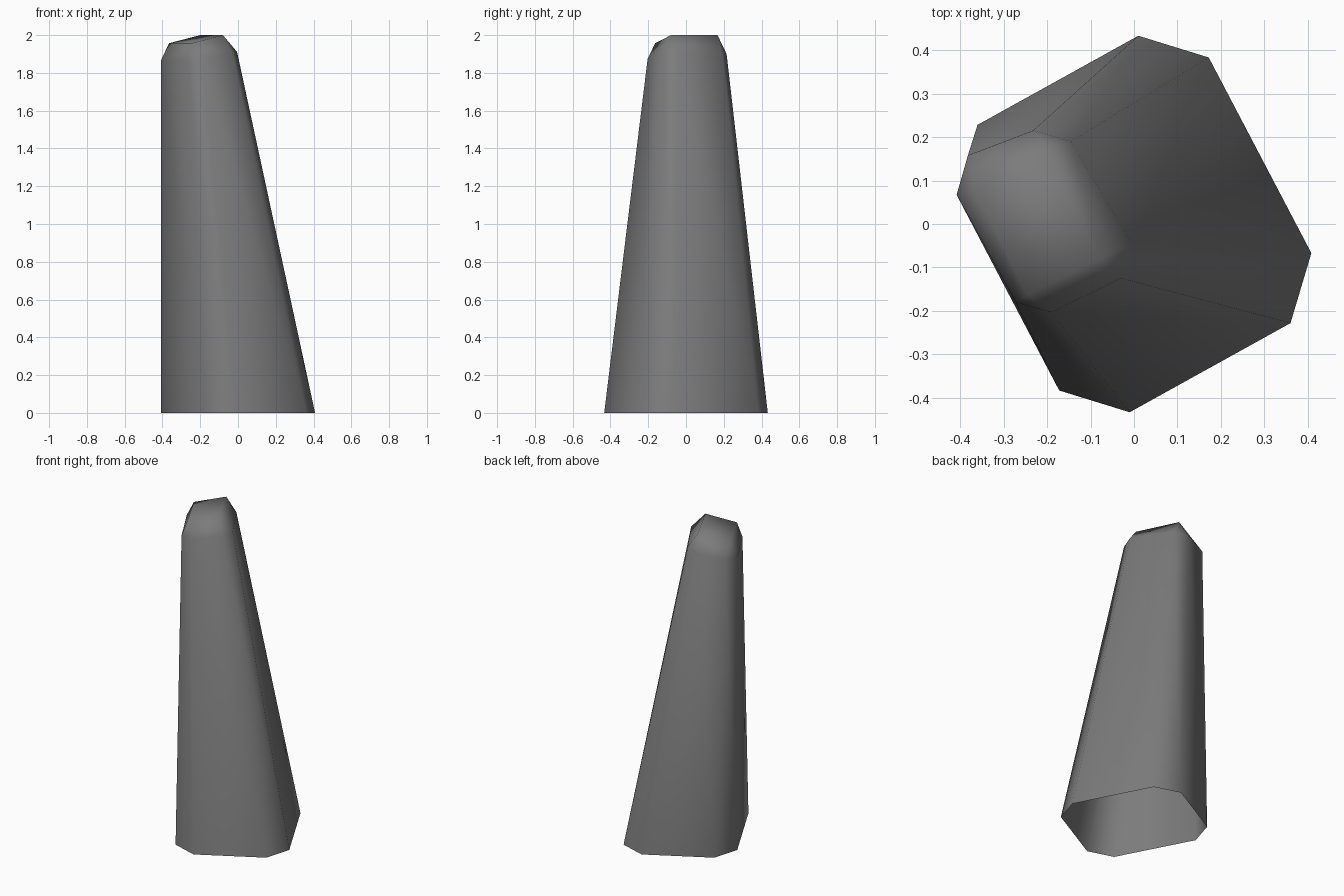
import bpy, bmesh

cube = bpy.data.objects.get("Cube")
if cube:
    bpy.data.objects.remove(cube, do_unlink=True)

# Grey finish
grey = bpy.data.materials.new("mid_grey")
grey.use_nodes = True
colour = (0.2, 0.2, 0.2, 1)
grey.diffuse_color = colour
grey.node_tree.nodes["Principled BSDF"].inputs["Base Color"].default_value = colour

# Chamfered rectangular footprint, clockwise from the back, half mirrored through the centre
half = [(0.01, 0.433), (0.172, 0.383), (0.408, -0.067), (0.36, -0.228)]
footprint = half + [(-x, -y) for x, y in half]

# Shoulder outline, offset so the right side stays upright
shoulder = [(-0.232, 0.215), (-0.145, 0.19), (-0.005, -0.045), (-0.03, -0.125),
            (-0.19, -0.203), (-0.272, -0.18), (-0.408, 0.067), (-0.382, 0.158)]

# Small tilted cap, one corner for each chamfer
cap = [(-0.2, 0.167, 2.0), (-0.08, -0.08, 2.0), (-0.245, -0.163, 1.957), (-0.365, 0.077, 1.957)]


def shoulder_height(x, y):
    return 1.915 + 0.15 * (0.88 * x + 0.47 * y)


bm = bmesh.new()
low = [bm.verts.new((x, y, 0)) for x, y in footprint]
mid = [bm.verts.new((x, y, shoulder_height(x, y))) for x, y in shoulder]
top = [bm.verts.new(p) for p in cap]

# Tapered walls, open underneath
for i in range(8):
    j = (i + 1) % 8
    bm.faces.new((low[i], low[j], mid[j], mid[i]))

# Bevelled shoulder: triangles at the chamfers, quads along the sides
for i in range(4):
    a, b, c = mid[2 * i], mid[2 * i + 1], mid[(2 * i + 2) % 8]
    bm.faces.new((a, b, top[i]))
    bm.faces.new((b, c, top[(i + 1) % 4], top[i]))
bm.faces.new(top)

bmesh.ops.recalc_face_normals(bm, faces=bm.faces)
if bm.faces[:][-1].normal.z < 0:
    bmesh.ops.reverse_faces(bm, faces=bm.faces)
for face in bm.faces:
    face.smooth = True

mesh = bpy.data.meshes.new("tapered_post")
bm.to_mesh(mesh)
bm.free()
mesh.materials.append(grey)
post = bpy.data.objects.new("tapered_post", mesh)
bpy.context.collection.objects.link(post)
